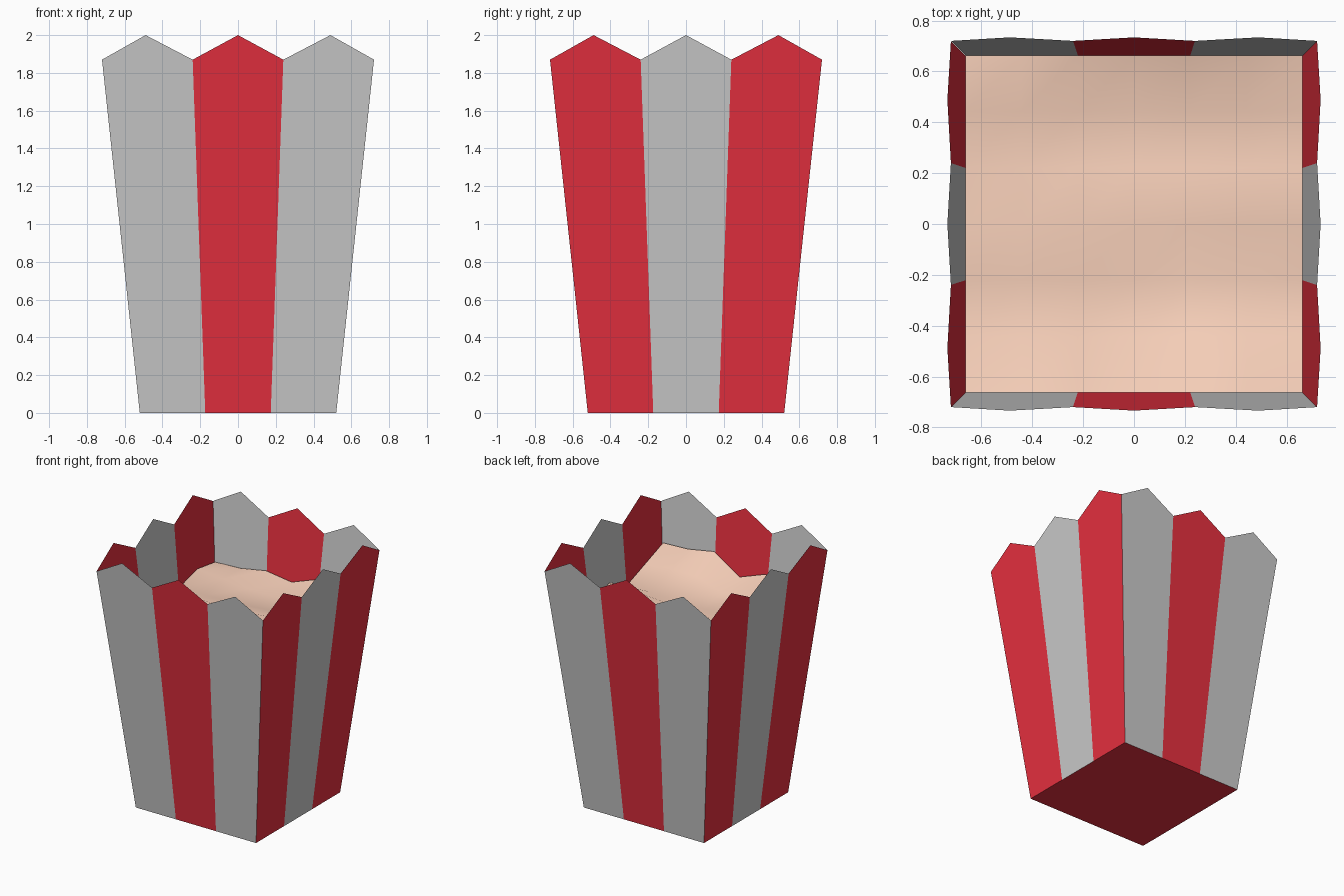
import bpy, bmesh
from mathutils import Matrix, Vector

if "Cube" in bpy.data.objects:
    bpy.data.objects.remove(bpy.data.objects["Cube"])

BASE, RIM, RIM_Z, PEAK_Z = 0.52, 0.72, 1.87, 2.0


def material(name, color):
    m = bpy.data.materials.new(name)
    m.diffuse_color = color
    m.use_nodes = True
    m.node_tree.nodes["Principled BSDF"].inputs["Base Color"].default_value = m.diffuse_color
    return m


def finish(bm, name, mat=None, smooth=False):
    bmesh.ops.remove_doubles(bm, verts=bm.verts, dist=1e-4)
    me = bpy.data.meshes.new(name)
    bm.to_mesh(me)
    bm.free()
    ob = bpy.data.objects.new(name, me)
    bpy.context.collection.objects.link(ob)
    if mat:
        me.materials.append(mat)
    if smooth:
        me.shade_smooth()
    return ob


def half_width(z):
    return BASE + (RIM - BASE) * z / RIM_Z


def panel(bm, side, col):
    """One pointed stripe: col -1, 0, 1 on the wall turned side * 90 degrees."""
    rot = Matrix.Rotation(side * 1.5707963268, 3, 'Z')
    left, mid, right = (2 * col - 1) / 6 * 2, col * 2 / 3, (2 * col + 1) / 6 * 2
    outline = [(left, 0), (right, 0), (right, RIM_Z), (mid, PEAK_Z), (left, RIM_Z)]
    bm.faces.new([bm.verts.new(rot @ Vector((u * half_width(z), -half_width(z), z)))
                  for u, z in outline])


red = material("red_card", (0.80, 0.03, 0.05, 1))
tan = material("tan_filling", (0.92, 0.62, 0.48, 1))

# Striped carton walls; neighbouring sides swap colours
red_bm, white_bm = bmesh.new(), bmesh.new()
for side in range(4):
    for col in (-1, 0, 1):
        is_red = (col == 0) == (side % 2 == 0)
        panel(red_bm if is_red else white_bm, side, col)

# Carton floor
red_bm.faces.new([red_bm.verts.new((x * BASE, y * BASE, 0))
                  for x, y in ((-1, -1), (-1, 1), (1, 1), (1, -1))])
finish(red_bm, "red_stripes_and_base", red)
finish(white_bm, "white_stripes")

# Lumpy filling surface: rows run front to back, heights left to right
heights = [
    (1.50, 1.54, 1.57, 1.49, 1.63, 1.59, 1.58),
    (1.46, 1.47, 1.48, 1.45, 1.52, 1.52, 1.50),
    (1.43, 1.43, 1.42, 1.41, 1.42, 1.42, 1.42),
    (1.48, 1.48, 1.48, 1.48, 1.50, 1.51, 1.52),
    (1.40, 1.40, 1.41, 1.42, 1.44, 1.45, 1.45),
    (1.46, 1.44, 1.42, 1.42, 1.44, 1.46, 1.46),
    (1.43, 1.44, 1.48, 1.45, 1.53, 1.50, 1.48),
]
bm = bmesh.new()
bmesh.ops.create_grid(bm, x_segments=6, y_segments=6, size=0.663)
for v in bm.verts:
    i, j = (round((c / 0.663 + 1) * 3) for c in v.co.xy)
    v.co.z = heights[j][i]
finish(bm, "filling", tan, smooth=True)
